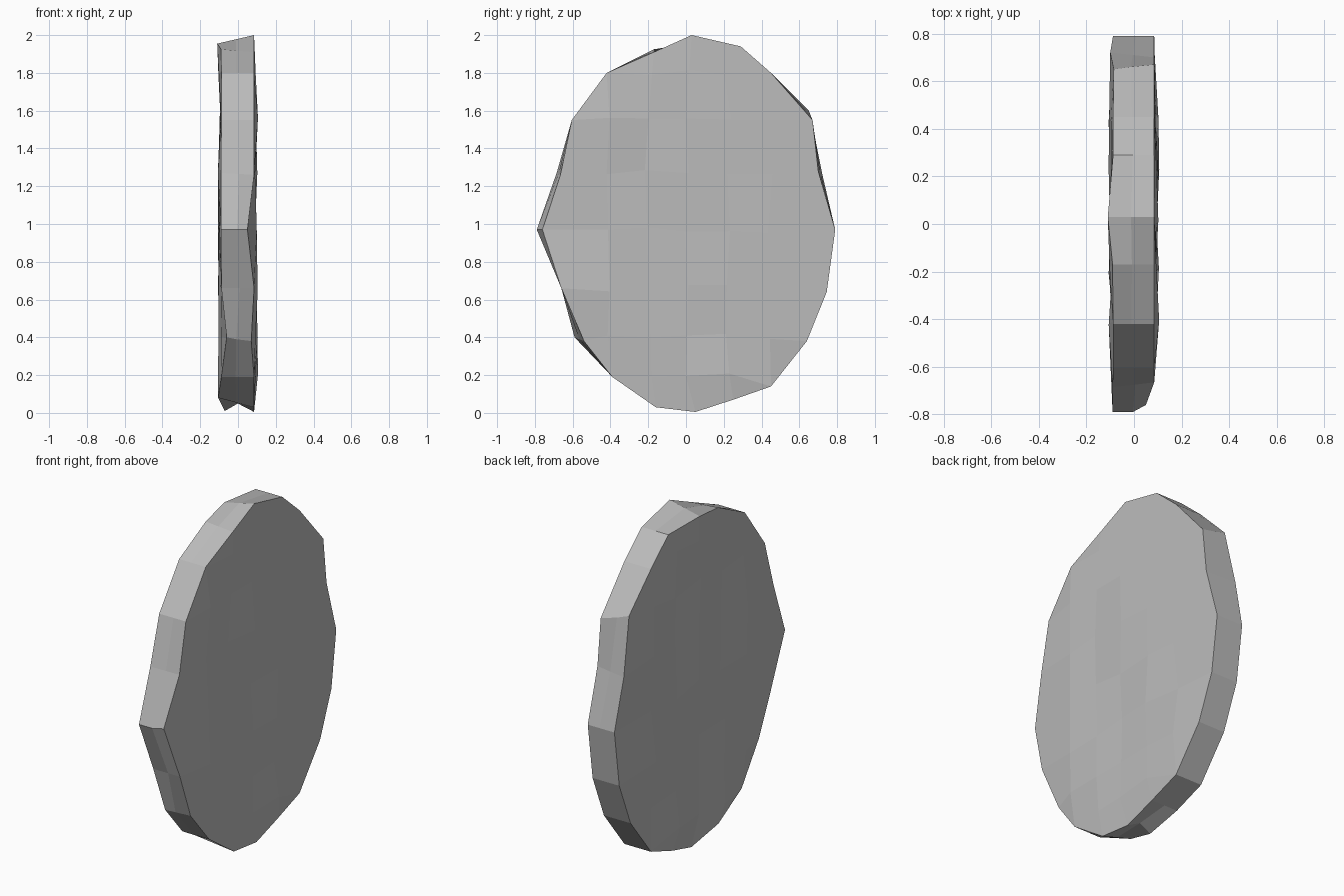
import bpy
import bmesh
import random

random.seed(4)
cube = bpy.data.objects.get("Cube")
if cube:
    bpy.data.objects.remove(cube, do_unlink=True)

# Grid cells on the disc's rim, clockwise from the top
RIM = ([(i, 8) for i in (2, 3, 4)] + [(5, 7)] + [(6, j) for j in (6, 5, 4, 3, 2)]
       + [(5, 1)] + [(i, 0) for i in (4, 3, 2)] + [(1, 1)]
       + [(0, j) for j in (2, 3, 4, 5, 6)] + [(1, 7)])

# Rim outline (y, z) of the left side
OUTLINE = [(-.17, 1.91), (.03, 2), (.29, 1.94), (.45, 1.8), (.67, 1.55),
           (.7, 1.28), (.79, .97), (.745, .64), (.64, .38), (.45, .14),
           (.25, .07), (.05, .005), (-.16, .03), (-.39, .19), (-.54, .37),
           (-.66, .66), (-.76, .97), (-.665, 1.26), (-.605, 1.55), (-.42, 1.8)]
left_rim = {k: (.085, y, z) for k, (y, z) in zip(RIM, OUTLINE)}
left_rim[0, 4] = (.05, -.76, .97)
left_rim[0, 2] = (.07, -.54, .38)

# The right side is the same outline with a few chipped or bulging corners
right_rim = {k: (-.088, y, z) for k, (x, y, z) in left_rim.items()}
right_rim.update({
    (2, 8): (-.09, -.17, 1.925), (3, 8): (-.11, .03, 1.955),
    (6, 6): (-.085, .65, 1.6), (6, 5): (-.1, .72, 1.27),
    (0, 5): (-.09, -.685, 1.27), (0, 4): (-.09, -.79, .97),
    (0, 2): (-.06, -.59, .4), (3, 0): (-.07, .05, .01),
    (2, 0): (-.105, -.15, .08)})

# Worn middle ring between the two sides
middle_rim = {}
for k in RIM:
    a, b = left_rim[k], right_rim[k]
    middle_rim[k] = (random.uniform(-.015, .01), (a[1] + b[1]) / 2, (a[2] + b[2]) / 2)
middle_rim[0, 4] = (-.005, -.79, .97)
middle_rim[3, 0] = (0, .05, .05)

COLUMNS = [0, -.42, -.2, .01, .22, .45]
ROWS = [0, .19, .4, .66, .97, 1.28, 1.56, 1.8]

bm = bmesh.new()


def jitter(amount):
    return random.uniform(-amount, amount)


def add_points(points):
    return {k: bm.verts.new(p) for k, p in points.items()}


def add_side(rim, sign):
    """Fill one broad side with a slightly uneven grid of facets."""
    points = dict(rim)
    for i in range(1, 6):
        for j in range(1, 8):
            if (i, j) not in points:
                points[i, j] = (sign * .097 + jitter(.01),
                                COLUMNS[i] + jitter(.02), ROWS[j] + jitter(.02))
    verts = add_points(points)
    for i in range(6):
        for j in range(8):
            cell = [(i, j), (i + 1, j), (i + 1, j + 1), (i, j + 1)]
            corners = [verts[c] for c in cell if c in verts]
            if len(corners) > 2:
                bm.faces.new(corners)
    return verts


# Broad sides, then the two bands of the edge
left = add_side(left_rim, 1)
middle = add_points(middle_rim)
right = add_side(right_rim, -1)
for near, far in ((left, middle), (middle, right)):
    for a, b in zip(RIM, RIM[1:] + RIM[:1]):
        bm.faces.new((near[a], near[b], far[b], far[a]))
bmesh.ops.recalc_face_normals(bm, faces=bm.faces)

mesh = bpy.data.meshes.new("stone_disc")
bm.to_mesh(mesh)
bm.free()

# Plain grey stone
stone = bpy.data.materials.new("stone_grey")
stone.use_nodes = True
colour = (.5, .5, .5, 1)
stone.diffuse_color = colour
stone.node_tree.nodes["Principled BSDF"].inputs["Base Color"].default_value = colour
mesh.materials.append(stone)

disc = bpy.data.objects.new("stone_disc", mesh)
bpy.context.collection.objects.link(disc)
